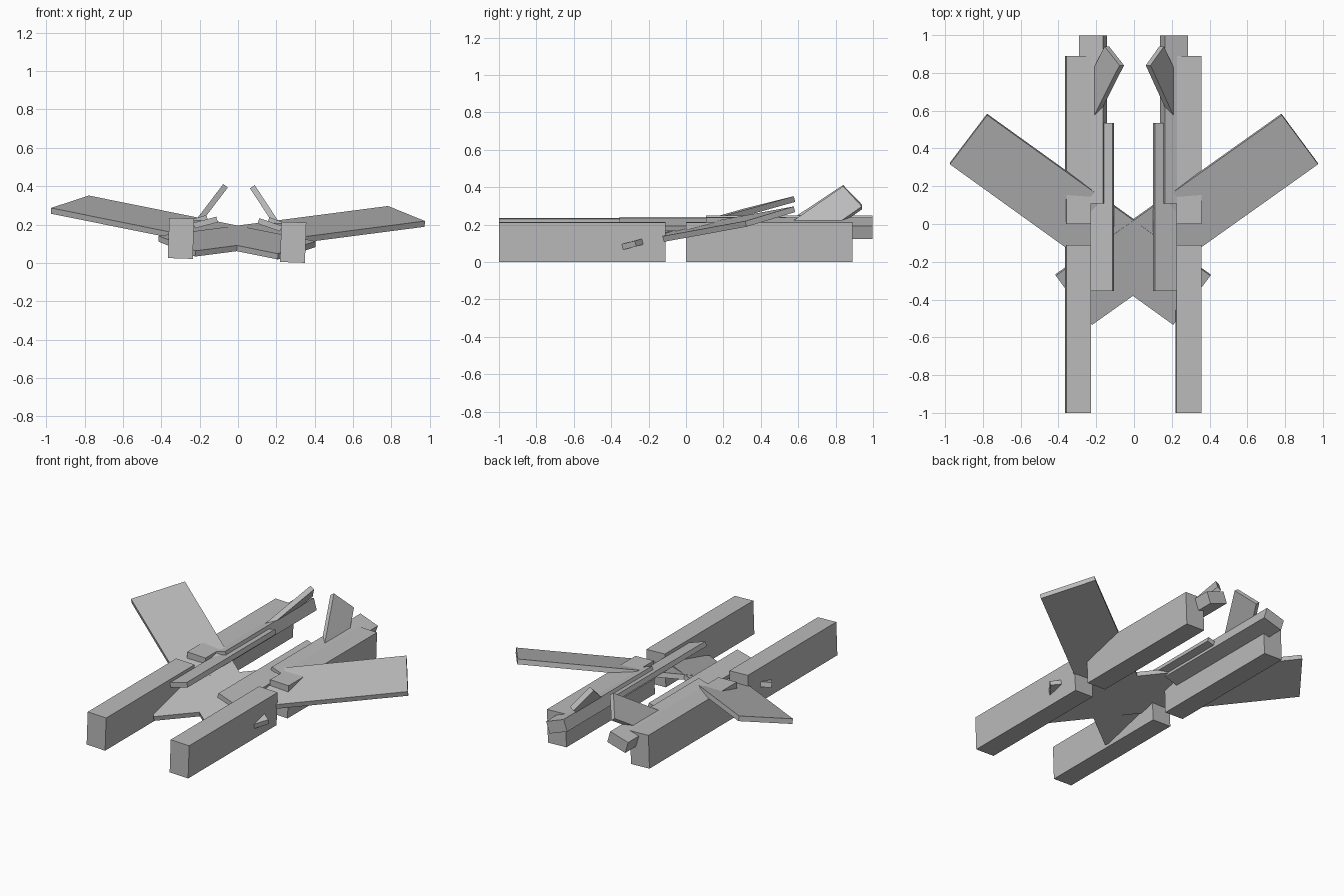
import bpy, bmesh
from mathutils import Matrix, Vector

cube = bpy.data.objects.get("Cube")
if cube:
    bpy.data.objects.remove(cube, do_unlink=True)

grey = bpy.data.materials.new("plain_grey")
grey.use_nodes = True
COLOUR = (0.5, 0.5, 0.5, 1)
grey.diffuse_color = COLOUR
grey.node_tree.nodes["Principled BSDF"].inputs["Base Color"].default_value = COLOUR

# The whole assembly leans slightly towards +x
LEAN = Matrix.Translation((-0.009, 0, 0)) @ Matrix.Rotation(0.035, 4, "Y")


def plank(name, centre, along, across, thickness):
    """Box spanned by two edge vectors, built on the right and mirrored to the left."""
    along, across = Vector(along), Vector(across)
    normal = along.cross(across).normalized() * thickness
    shape = Matrix((along, across, normal)).transposed().to_4x4()
    shape = Matrix.Translation(centre) @ shape
    for side, sign in (("right", 1), ("left", -1)):
        bm = bmesh.new()
        bmesh.ops.create_cube(bm, size=1)
        bm.transform(LEAN @ Matrix.Diagonal((sign, 1, 1, 1)) @ shape)
        bmesh.ops.recalc_face_normals(bm, faces=bm.faces)
        mesh = bpy.data.meshes.new(f"{side}_{name}")
        bm.to_mesh(mesh)
        bm.free()
        mesh.materials.append(grey)
        obj = bpy.data.objects.new(f"{side}_{name}", mesh)
        bpy.context.collection.objects.link(obj)


LENGTH = 0.89

# Four long hull beams
for name, y in (("front_beam", -0.555), ("rear_beam", 0.445)):
    plank(name, (-0.2925, y, 0.118), (0, LENGTH, 0), (0.13, 0, 0), 0.21)

# Crossing wings, each running through to the opposite front beam
plank("wing", (-0.2825, 0.025, 0.175), (1.19, -0.85, -0.197), (0.195, 0.26, 0.0715), 0.031)

# Thin inner slabs and thicker rear bars, both raised towards the middle
plank("inner_slab", (-0.167, 0.09, 0.205), (0, LENGTH, 0), (0.118, 0, 0.036), 0.03)
plank("rear_bar", (-0.215, 0.5525, 0.188), (0, LENGTH, 0), (0.125, 0, 0.041), 0.075)

# Tail fins leaning inwards
plank("tail_fin", (-0.174, 0.7515, 0.253), (-0.133, -0.277, -0.188), (-0.075, 0.1, -0.106), 0.03)
